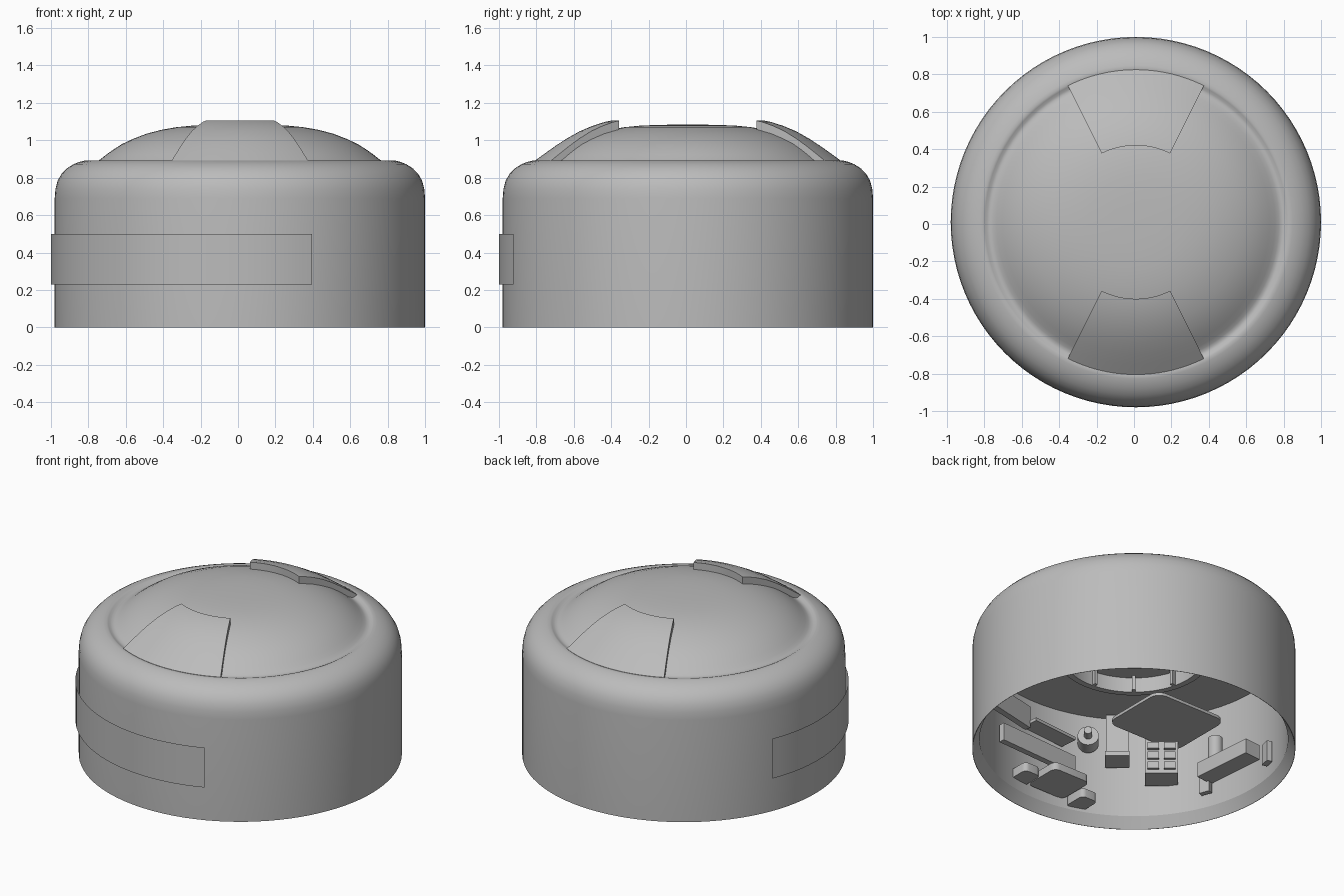
import bpy, bmesh, math
from mathutils import Vector, Matrix

if "Cube" in bpy.data.objects:
    bpy.data.objects.remove(bpy.data.objects["Cube"])

CX, CY = 0.01, 0.01          # axis of the round housing

grey = bpy.data.materials.new("plain_grey")
grey.diffuse_color = (0.5, 0.5, 0.5, 1)
grey.use_nodes = True
grey.node_tree.nodes["Principled BSDF"].inputs["Base Color"].default_value = grey.diffuse_color


def finish(name, bm, smooth=True, recalc=True):
    bmesh.ops.remove_doubles(bm, verts=bm.verts, dist=1e-5)
    if recalc:
        bmesh.ops.recalc_face_normals(bm, faces=bm.faces)
    me = bpy.data.meshes.new(name)
    bm.to_mesh(me)
    bm.free()
    me.materials.append(grey)
    ob = bpy.data.objects.new(name, me)
    bpy.context.collection.objects.link(ob)
    if smooth:
        bpy.ops.object.select_all(action='DESELECT')
        ob.select_set(True)
        bpy.context.view_layer.objects.active = ob
        bpy.ops.object.shade_smooth_by_angle(angle=math.radians(28))
    return ob


def sweep(name, profile, a0=0, a1=360, steps=96, closed=False):
    """Turn an (r, z) profile around the housing axis; closed partial sweeps get end caps."""
    bm = bmesh.new()
    full = a1 - a0 == 360
    rings = []
    for i in range(steps if full else steps + 1):
        a = math.radians(a0 + (a1 - a0) * i / steps)
        rings.append([bm.verts.new((CX + r * math.cos(a), CY + r * math.sin(a), z))
                      for r, z in profile])
    n = len(profile)
    for i in range(steps):
        p, q = rings[i], rings[(i + 1) % len(rings)]
        for j in range(n if closed else n - 1):
            k = (j + 1) % n
            loop = [p[j], q[j], q[k], p[k]]
            if profile[j][0] == 0:
                loop.pop(1)
            elif profile[k][0] == 0:
                loop.pop(2)
            bm.faces.new(loop)
    if closed and not full:
        bm.faces.new(rings[0])
        bm.faces.new(rings[-1][::-1])
    return finish(name, bm, recalc=closed or full)


# Interior fittings are laid out along u (sideways) and d (depth)
AZ = math.radians(50)
U = Vector((-math.sin(AZ), math.cos(AZ), 0))
D = Vector((math.cos(AZ), math.sin(AZ), 0))


def place(u, d, z):
    return Vector((CX, CY, z)) + U * u + D * d


def block(name, p, size, turn=0, bevel=0.0):
    """Box at world point p, turned about z, with optional rounded upright corners."""
    bm = bmesh.new()
    bmesh.ops.create_cube(bm, size=1)
    bmesh.ops.scale(bm, vec=size, verts=bm.verts)
    if bevel:
        upright = [e for e in bm.edges
                   if abs(e.verts[0].co.z - e.verts[1].co.z) > 1e-4]
        bmesh.ops.bevel(bm, geom=upright, offset=bevel, segments=5, affect='EDGES', profile=0.5)
    bm.transform(Matrix.Translation(p) @ Matrix.Rotation(turn, 4, 'Z'))
    return finish(name, bm, bevel > 0)


def chord_plate(name, a, b, z0, z1, thick=0.04):
    """Upright plate between two (u, d) points."""
    pa, pb = place(*a, 0), place(*b, 0)
    v = pb - pa
    mid = (pa + pb) / 2
    mid.z = (z0 + z1) / 2
    return block(name, mid, (v.length, thick, z1 - z0), math.atan2(v.y, v.x))


def cylinder(name, p, radius, depth, axis):
    bm = bmesh.new()
    bmesh.ops.create_cone(bm, cap_ends=True, segments=24, radius1=radius,
                          radius2=radius, depth=depth)
    bm.transform(Matrix.Translation(p) @ axis.to_track_quat('Z', 'Y').to_matrix().to_4x4())
    return finish(name, bm)


# Housing: ceiling, inner wall, sloped lip, outer wall, rounded shoulder, soft groove and dome
sweep("housing", [(0, 0.75), (0.945, 0.75), (0.945, 0.07), (0.988, 0),
                  (0.99, 0), (0.99, 0.69), (0.986, 0.74), (0.974, 0.785), (0.953, 0.821),
                  (0.925, 0.85), (0.89, 0.872), (0.86, 0.884), (0.838, 0.89), (0.82, 0.893),
                  (0.808, 0.889), (0.795, 0.881), (0.78, 0.88), (0.765, 0.886),
                  (0.745, 0.899), (0.715, 0.923), (0.68, 0.948), (0.63, 0.98),
                  (0.57, 1.008), (0.5, 1.035), (0.42, 1.056), (0.34, 1.07), (0.25, 1.079),
                  (0.13, 1.083), (0, 1.084)])

# Raised pads at the front and back of the dome
pad = [(0.41, 1.03), (0.41, 1.105), (0.445, 1.098), (0.51, 1.077), (0.577, 1.049),
       (0.645, 1.011), (0.705, 0.972), (0.76, 0.933), (0.815, 0.893), (0.815, 0.87),
       (0.7, 0.91), (0.55, 0.99)]
for side, mid in (("front", 270), ("back", 90)):
    sweep(side + "_dome_pad", pad, mid - 26.5, mid + 26.5, 24, closed=True)

# Thin band wrapped around the front left of the wall
sweep("wall_band", [(1.01, 0.23), (1.01, 0.5)], 157.5, 292.5, 48)

# Ring segment hanging from the ceiling, with ribs
sweep("ceiling_ring", [(0.43, 0.65), (0.47, 0.65), (0.47, 0.75), (0.43, 0.75)],
      140, 320, 32, closed=True)
for i in range(5):
    a = math.radians(160 + 35 * i)
    block("ring_rib", Vector((CX + 0.42 * math.cos(a), CY + 0.42 * math.sin(a), 0.7)),
          (0.04, 0.02, 0.1), a)

# Rounded square shelf reaching out from the wall
block("shelf", place(0.2, -0.52, 0.5), (0.54, 0.48, 0.02), 0, 0.07)

# Gridded block on the far wall under the shelf
block("grid_block", place(0.17, -0.84, 0.42), (0.16, 0.2, 0.3), AZ)
for i in range(4):
    for s in (-1, 1):
        block("grid_bump", place(0.17 + s * 0.05, -0.755, 0.315 + 0.07 * i),
              (0.03, 0.07, 0.045), AZ)

# Small wall fittings: upright bracket, round boss, curled clip
block("bracket_back", place(-0.1, -0.88, 0.56), (0.06, 0.14, 0.34), AZ)
block("bracket_foot", place(-0.1, -0.83, 0.405), (0.15, 0.15, 0.03), AZ)
cylinder("round_boss", place(-0.28, -0.84, 0.55), 0.065, 0.1, D)
cylinder("boss_pin", place(-0.28, -0.76, 0.55), 0.025, 0.08, D)
cylinder("curled_clip", place(0.5, -0.74, 0.4), 0.045, 0.2, Vector((0, 0, 1)))

# Plates and ledges on the wall
chord_plate("left_plate", (-0.81, -0.42), (-0.37, -0.83), 0.3, 0.42)
chord_plate("upper_left_plate", (-0.88, -0.25), (-0.65, -0.55), 0.46, 0.61)
block("left_ledge", place(-0.52, -0.66, 0.5), (0.34, 0.12, 0.02), AZ + math.radians(135))
block("right_ledge", place(0.58, -0.6, 0.26), (0.42, 0.12, 0.1), AZ + math.radians(45))
for u, d in ((0.43, -0.77), (0.8, -0.41)):
    chord_plate("right_ledge_end", (u, d), (u * 1.04, d * 1.04), 0.14, 0.28, 0.07)

# Low tray with two side pads
block("tray", place(-0.46, -0.66, 0.16), (0.28, 0.26, 0.05), 0, 0.04)
block("tray_side", place(-0.67, -0.6, 0.17), (0.12, 0.16, 0.06), 0, 0.03)
block("tray_side", place(-0.32, -0.83, 0.12), (0.12, 0.16, 0.06), 0, 0.03)
